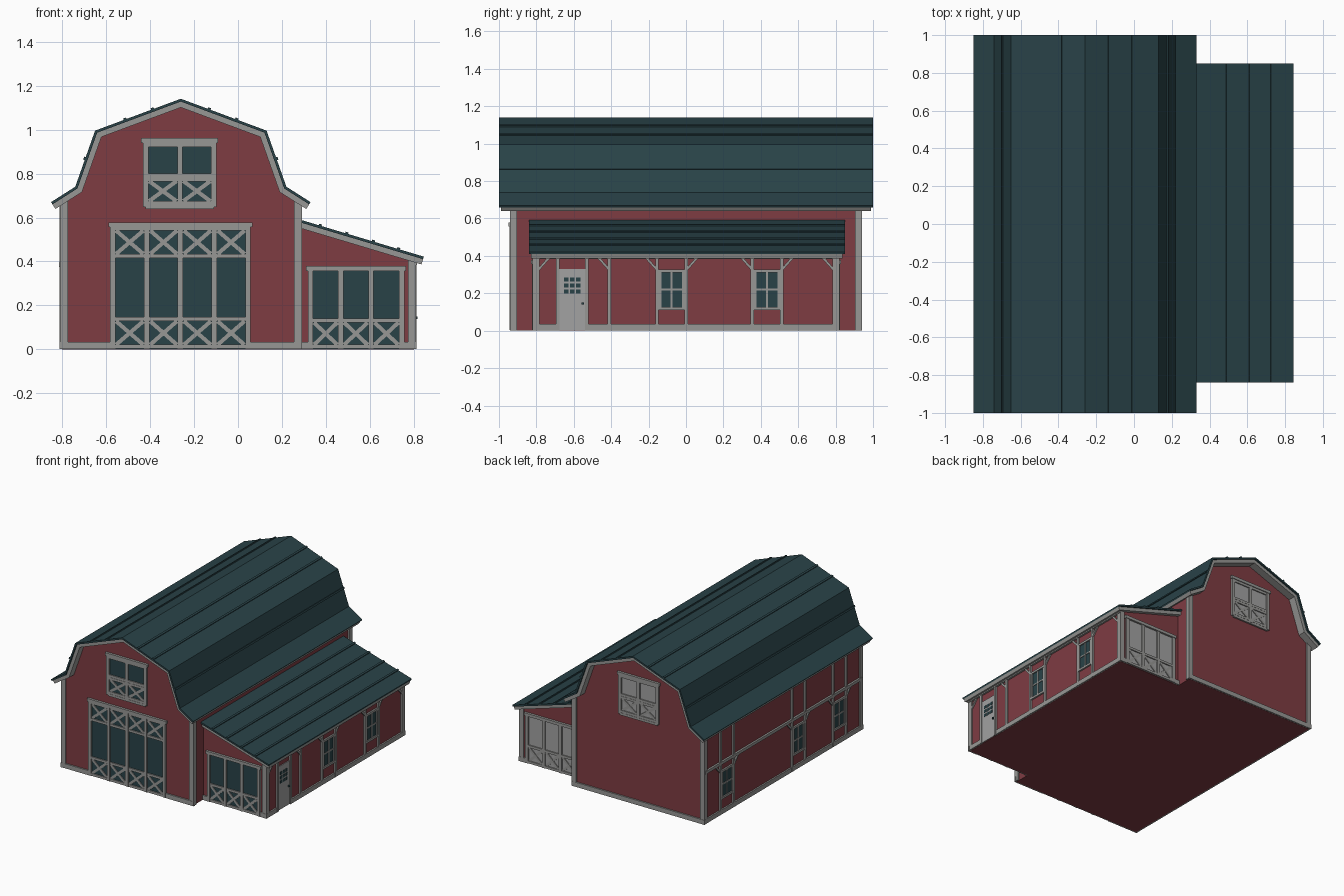
import bpy, bmesh
from mathutils import Vector

cube = bpy.data.objects.get("Cube")
if cube:
    bpy.data.objects.remove(cube, do_unlink=True)


def material(name, r, g, b):
    m = bpy.data.materials.new(name)
    m.use_nodes = True
    m.diffuse_color = (r, g, b, 1)
    bsdf = m.node_tree.nodes["Principled BSDF"]
    bsdf.inputs["Base Color"].default_value = (r, g, b, 1)
    bsdf.inputs["Roughness"].default_value = 0.8
    return m


RED = material("barn red", 0.21, 0.045, 0.055)
TEAL = material("dark teal", 0.022, 0.055, 0.064)
GREY = material("trim grey", 0.31, 0.31, 0.30)
PALE = material("door grey", 0.36, 0.36, 0.36)


def prism(bm, ring_a, ring_b):
    """Solid between two matching rings of points."""
    a = [bm.verts.new(p) for p in ring_a]
    b = [bm.verts.new(p) for p in ring_b]
    n = len(a)
    bm.faces.new(a)
    bm.faces.new(b[::-1])
    for i in range(n):
        j = (i + 1) % n
        bm.faces.new((a[j], a[i], b[i], b[j]))


def finish(bm, name, mat):
    bmesh.ops.recalc_face_normals(bm, faces=bm.faces)
    mesh = bpy.data.meshes.new(name)
    bm.to_mesh(mesh)
    bm.free()
    mesh.materials.append(mat)
    obj = bpy.data.objects.new(name, mesh)
    bpy.context.collection.objects.link(obj)
    return obj


def extrude_y(name, profile, y0, y1, mat):
    bm = bmesh.new()
    prism(bm, [(x, y0, z) for x, z in profile], [(x, y1, z) for x, z in profile])
    return finish(bm, name, mat)


def offset(path, d):
    """Shift an x-z path inward (downward) by d with mitred corners."""
    pts = [Vector(p) for p in path]
    norms = []
    for a, b in zip(pts, pts[1:]):
        t = (b - a).normalized()
        norms.append(Vector((t.y, -t.x)))
    out = []
    for i, p in enumerate(pts):
        n1, n2 = norms[max(i - 1, 0)], norms[min(i, len(norms) - 1)]
        out.append(p + (n1 + n2) * (d / (1 + n1.dot(n2))))
    return out


def roof(name, path, y0, y1, battens):
    """Teal sheet, grey lining and raised battens; battens = (segment, fraction)."""
    mid, low = offset(path, 0.012), offset(path, 0.037)
    extrude_y(name, list(path) + mid[::-1], y0, y1, TEAL)
    inset = 0.012
    lining = mid + low[::-1]
    extrude_y(name + "_lining", lining, y0 + inset, y1 - inset, GREY)
    bm = bmesh.new()
    for seg, f in battens:
        a, b = Vector(path[seg]), Vector(path[seg + 1])
        t = (b - a).normalized() * 0.007
        up = Vector((-t.y, t.x))
        c = a.lerp(b, f)
        ring = [c - t, c + t, c + t + up, c - t + up]
        prism(bm, [(p.x, y0, p.y) for p in ring], [(p.x, y1, p.y) for p in ring])
    finish(bm, name + "_battens", TEAL)


class Wall:
    """Places pieces on a wall plane: u runs along it, z is up, o points out."""

    def __init__(self, axis, pos, sign):
        self.axis, self.pos, self.sign = axis, pos, sign

    def at(self, u, z, o):
        d = self.pos + self.sign * o
        return (u, d, z) if self.axis == "y" else (d, u, z)

    def beam(self, bm, a, b, w, depth, base=-0.004):
        a, b = Vector(a), Vector(b)
        t = (b - a).normalized() * (w / 2)
        n = Vector((-t.y, t.x))
        ring = [a + n, b + n, b - n, a - n]
        prism(bm, [self.at(p.x, p.y, base) for p in ring],
              [self.at(p.x, p.y, depth) for p in ring])

    def plate(self, name, u0, u1, z0, z1, depth, mat):
        bm = bmesh.new()
        zm = (z0 + z1) / 2
        self.beam(bm, (u0, zm), (u1, zm), z1 - z0, depth)
        finish(bm, name, mat)

    def barn_door(self, name, posts, z0, z1, rails, crossed, mat, lip=0.02):
        """Panel with posts, rails, a header and X braces in the crossed rows."""
        self.plate(name + "_panel", posts[0], posts[-1], z0, z1, 0.004, mat)
        bm = bmesh.new()
        for u in posts:
            self.beam(bm, (u, z0), (u, z1), 0.024, 0.014)
        for z in rails:
            self.beam(bm, (posts[0], z), (posts[-1], z), 0.018, 0.012)
        self.beam(bm, (posts[0] - lip, z1), (posts[-1] + lip, z1), 0.022, 0.018)
        for lo, hi in crossed:
            for l, r in zip(posts, posts[1:]):
                l, r = l + 0.016, r - 0.016
                self.beam(bm, (l, lo), (r, hi), 0.018, 0.010)
                self.beam(bm, (l, hi), (r, lo), 0.018, 0.009)
        finish(bm, name + "_frame", GREY)

    def window(self, name, u, z0=0.12, z1=0.32, half=0.062):
        self.plate(name + "_glass", u - half, u + half, z0, z1, 0.003, TEAL)
        bm = bmesh.new()
        zm = (z0 + z1) / 2
        for s in (-1, 1):
            self.beam(bm, (u + s * half, z0), (u + s * half, z1), 0.014, 0.010)
        for z in (z0, z1):
            self.beam(bm, (u - half - 0.008, z), (u + half + 0.008, z), 0.016, 0.012)
        self.beam(bm, (u, z0), (u, z1), 0.010, 0.008)
        self.beam(bm, (u - half, zm), (u + half, zm), 0.010, 0.007)
        finish(bm, name + "_frame", GREY)

    def timbers(self, name, posts, z_top, rail, rail_ends, braces, w=0.018):
        """Upright posts, one long rail and short diagonal braces below it."""
        bm = bmesh.new()
        for u in posts:
            self.beam(bm, (u, 0.002), (u, z_top), w, 0.012)
        self.beam(bm, (rail_ends[0], rail), (rail_ends[1], rail), 0.022, 0.014)
        for u, s in braces:
            self.beam(bm, (u, rail - 0.07), (u + s * 0.055, rail - 0.008), 0.013, 0.010)
        finish(bm, name, GREY)


# Main hall body and gambrel roof
CX, HALF, YM, YL, XL = -0.26, 0.54, 0.93, 0.81, 0.80
half_roof = [(0.59, 0.67), (0.48, 0.74), (0.39, 0.995), (0, 1.14)]
gambrel = [(CX - x, z) for x, z in half_roof] + [(CX + x, z) for x, z in half_roof[-2::-1]]
inner = offset(gambrel, 0.02)[1:-1]
body = [(CX - HALF, 0), (CX - HALF, 0.675)] + inner + [(CX + HALF, 0.675), (CX + HALF, 0)]
extrude_y("main_walls", body, -YM, YM, RED)
roof("main_roof", gambrel, -1, 1,
     [(1, 0.5), (2, 0.35), (2, 0.67), (3, 0.33), (3, 0.65), (4, 0.5)])

# Side shed body and sloping roof
shed_roof = [(0.27, 0.594), (0.845, 0.422)]
extrude_y("shed_walls", [(0.27, 0), (0.27, 0.57), (XL, 0.415), (XL, 0)], -YL, YL, RED)
roof("shed_roof", shed_roof, -0.84, 0.85, [(0, 0.18), (0, 0.39), (0, 0.6), (0, 0.8)])

front, back = Wall("y", -YM, -1), Wall("y", YM, 1)
left, right = Wall("x", CX - HALF, -1), Wall("x", XL, 1)
shed_front, shed_back = Wall("y", -YL, -1), Wall("y", YL, 1)

# Corner posts wrapping the body corners
bm = bmesh.new()
corners = [(sx * (HALF - 0.008) + CX, sy * (YM - 0.008), 0.68) for sx in (-1, 1) for sy in (-1, 1)]
corners += [(XL - 0.008, sy * (YL - 0.008), 0.41) for sy in (-1, 1)]
for x, y, top in corners:
    ring = [(x - 0.018, y - 0.018), (x + 0.018, y - 0.018), (x + 0.018, y + 0.018), (x - 0.018, y + 0.018)]
    prism(bm, [(px, py, 0.002) for px, py in ring], [(px, py, top) for px, py in ring])
finish(bm, "corner_posts", GREY)

# Base boards on every side, left open at the doors
bm = bmesh.new()
for wall, spans in (
        (front, [(-0.812, -0.57), (0.045, 0.292)]), (back, [(-0.812, 0.292)]),
        (left, [(-0.942, 0.942)]), (right, [(-0.822, -0.68), (-0.53, 0.822)]),
        (shed_front, [(0.28, 0.33), (0.745, 0.812)]), (shed_back, [(0.28, 0.33), (0.745, 0.812)])):
    for u0, u1 in spans:
        wall.beam(bm, (u0, 0.018), (u1, 0.018), 0.034, 0.011)
finish(bm, "base_boards", GREY)

# Large front door
front.barn_door("great_door", [-0.57, -0.415, -0.262, -0.108, 0.045], 0.003, 0.567,
                [0.013, 0.138, 0.425, 0.55], [(0.022, 0.128), (0.435, 0.54)], TEAL)

# Loft hatches and shed doors: glazed at the front, boarded at the back
for label, gable, end, mat in (("front", front, shed_front, TEAL), ("back", back, shed_back, PALE)):
    gable.barn_door(label + "_loft_hatch", [-0.42, -0.264, -0.11], 0.648, 0.95,
                    [0.648, 0.667, 0.773, 0.792, 0.93], [(0.675, 0.765)], mat)
    end.barn_door(label + "_shed_door", [0.33, 0.467, 0.605, 0.745], 0.003, 0.368,
                  [0.013, 0.132], [(0.022, 0.122)], mat)

# Shed side: timbers, windows and a glazed entry door
right.timbers("shed_timbers", [-0.685, -0.53, -0.41, -0.155, 0.002, 0.355, 0.512], 0.39,
              0.395, (-0.82, 0.82),
              [(-0.79, 1), (-0.41, -1), (-0.155, -1), (0.002, 1), (0.355, -1), (0.512, 1), (0.79, -1)])
for i, u in enumerate((-0.077, 0.433)):
    right.window("shed_window_%d" % (i + 1), u)
right.plate("entry_door", -0.677, -0.538, 0.004, 0.33, 0.006, PALE)
bm = bmesh.new()
for u in (-0.64, -0.608, -0.576):
    for z in (0.21, 0.242, 0.274):
        right.beam(bm, (u - 0.011, z), (u + 0.011, z), 0.022, 0.008)
right.beam(bm, (-0.558, 0.145), (-0.546, 0.145), 0.012, 0.016)
finish(bm, "entry_door_panes_and_knob", TEAL)

# Left side: timbers framing three windows
centres = (0.665, -0.18, -0.665)
posts = [u + s * 0.078 for u in centres for s in (-1, 1)]
left.timbers("left_timbers", posts, 0.67, 0.385, (-0.93, 0.93),
             [(u + s * 0.078, s) for u in centres for s in (-1, 1)])
for i, u in enumerate(centres):
    left.window("left_window_%d" % (i + 1), u)
